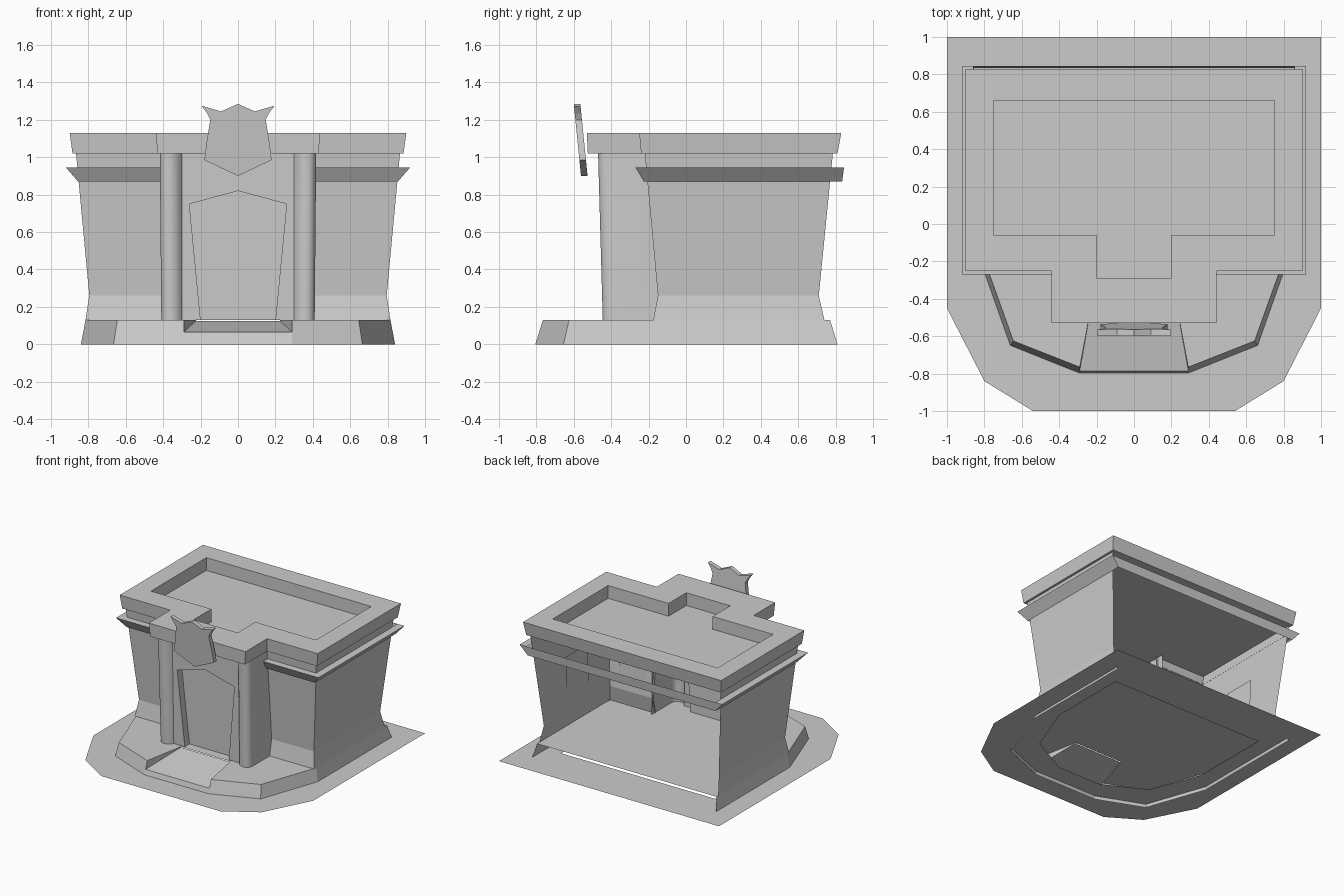
import bpy, bmesh

if "Cube" in bpy.data.objects:
    bpy.data.objects.remove(bpy.data.objects["Cube"])

def build(name, polys, mirror=True, smooth=False):
    """Object from a list of polygons, optionally mirrored across x = 0."""
    bm = bmesh.new()
    for p in polys:
        bm.faces.new([bm.verts.new(v) for v in p])
        if mirror:
            bm.faces.new([bm.verts.new((-x, y, z)) for x, y, z in reversed(p)])
    bmesh.ops.remove_doubles(bm, verts=bm.verts, dist=0.0005)
    bmesh.ops.recalc_face_normals(bm, faces=bm.faces)
    me = bpy.data.meshes.new(name)
    bm.to_mesh(me)
    bm.free()
    ob = bpy.data.objects.new(name, me)
    bpy.context.collection.objects.link(ob)
    if smooth:
        bpy.ops.object.select_all(action='DESELECT')
        ob.select_set(True)
        bpy.context.view_layer.objects.active = ob
        bpy.ops.object.shade_smooth_by_angle(angle=0.9)
    return ob

def at(pts, z):
    return [(x, y, z) for x, y in pts]

def loft(*rows):
    """Quads between successive rows of points."""
    return [[a[i], a[i + 1], b[i + 1], b[i]]
            for a, b in zip(rows, rows[1:]) for i in range(len(a) - 1)]

# ground plate with a hole below the building
outer = [(0, 1), (1, 1), (1, -.45), (.8, -.84), (.54, -1), (0, -1)]
hole = [(0, -.64), (.2, -.64), (.54, -.46), (.7, -.04), (.7, .62), (0, .62)]
build("ground_plate", [at(outer + hole, .025)])

# plinth: sloped skirt, open at the back, top with a notch for the ramp
low = at([(.84, .81), (.84, -.16), (.665, -.655), (.29, -.805)], 0)
top = at([(.815, .77), (.815, -.15), (.645, -.625), (.29, -.765)], .13)
lip, inner = (.29, -.785, .065), (.225, -.42, .125)
inner_top = (.225, -.42, .13)
build("plinth", loft(low, top) + [
    top + [inner_top, (0, -.42, .13), (0, .77, .13)],
    [low[3], (0, -.805, 0), (0, -.785, .065), lip]])

# entrance ramp sunk into the plinth
build("entrance_ramp", [
    [lip, (0, -.785, .065), (0, -.42, .125), inner],
    [lip, inner, inner_top, top[3]]])

# walls: flared foot, leaning outwards, no back wall
def wall_row(z, x, front, back):
    return at([(x, back), (x, front), (.40, front)], z)

build("walls", loft(wall_row(.13, .815, -.175, .74), wall_row(.26, .795, -.15, .71),
                    wall_row(1.02, .866, -.22, .785)))

# ledge around the walls
ledge_low = at([(0, .835), (.855, .835), (.855, -.225), (.41, -.225)], .87)
ledge_top = at([(0, .845), (.92, .845), (.92, -.27), (.41, -.27)], .945)
ledge_in = at([(.858, .845), (.858, -.21), (.41, -.21)], .945)
build("ledge", loft(ledge_low, ledge_top) + loft(ledge_top[1:], ledge_in))

# porch with rounded corner pilasters
plan = [(.41, -.14), (.41, -.40), (.40, -.43), (.375, -.445), (.345, -.445),
        (.315, -.43), (.30, -.405)]
plan_top = [(x + .008, y - .025) for x, y in plan]
plan_top[-1] = (.30, -.425)
build("porch_pilasters", loft(at(plan, .13), at(plan_top, 1.02)), smooth=True)

# porch front with recessed doorway
def front_y(z):
    return -.405 - .02 * (z - .13) / .89

door = [(.20, .13), (.26, .75), (0, .82)]
rim = [(x, front_y(z), z) for x, z in door]
panel = [(x, front_y(z) + .06, z) for x, z in door]
face = [(x, front_y(z), z) for x, z in [(0, 1.02), (.30, 1.02), (.30, .13)]]
build("porch_front", [face + rim])
build("doorway", loft(rim, panel) + [panel + [(0, panel[0][1], .13)]])

# inner wall panels behind the front and side walls
build("inner_panels", [
    [(.80, .12, .36), (.80, .40, .36), (.815, .40, .70), (.815, .12, .70)],
    [(.47, -.15, .30), (.72, -.15, .30), (.72, -.17, .65), (.47, -.17, .65)]])

# cornice with parapet and sunken roof
edge = [(0, .83), (.90, .83), (.90, -.25), (.44, -.25), (.44, -.53), (0, -.53)]
edge_low = [(0, .81), (.885, .81), (.885, -.24), (.43, -.24), (.43, -.525), (0, -.525)]
pit = [(0, .66), (.75, .66), (.75, -.06), (.20, -.06), (.20, -.29), (0, -.29)]
build("parapet", loft(at(edge_low, 1.02), at(edge, 1.13), at(pit, 1.13), at(pit, 1.025)))
build("roof_ceiling", [at(edge_low, 1.02)])

# crown-topped shield leaning forward over the entrance
half = [(0, .90), (.18, .985), (.165, 1.10), (.148, 1.20), (.165, 1.235), (.195, 1.275),
        (.09, 1.245), (0, 1.285)]

def lean(z, depth):
    return -.57 - .1 * (z - .985) + depth

near = [(x, lean(z, 0), z) for x, z in half]
far = [(x, lean(z, .035), z) for x, z in half]
build("shield", [near, far] + loft(near, far))
